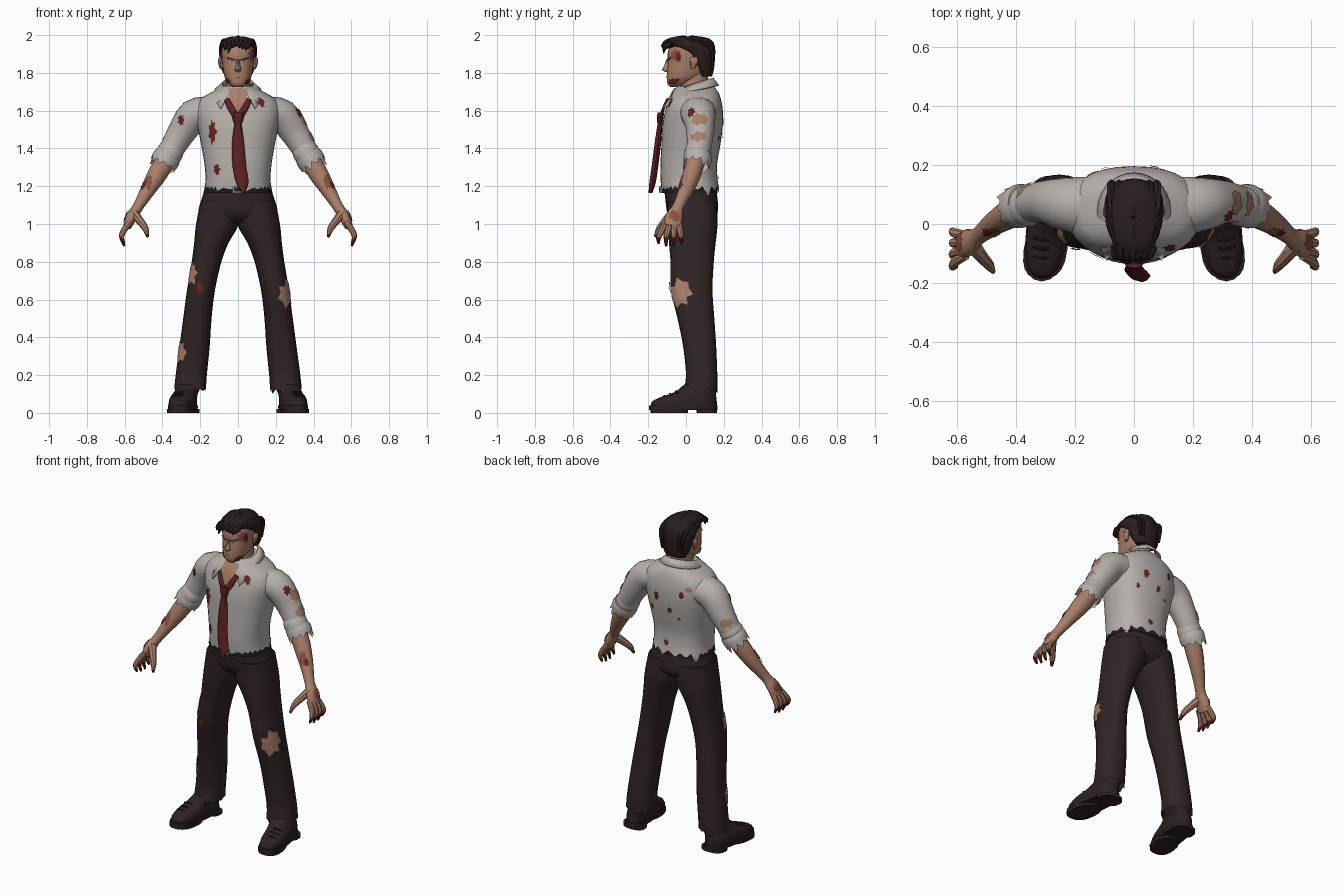
import bpy, bmesh, math, random
from mathutils import Vector

random.seed(7)
if "Cube" in bpy.data.objects:
    bpy.data.objects.remove(bpy.data.objects["Cube"])


def material(name, *rgb):
    m = bpy.data.materials.new(name)
    m.use_nodes = True
    m.diffuse_color = (*rgb, 1)
    m.node_tree.nodes["Principled BSDF"].inputs["Base Color"].default_value = (*rgb, 1)
    return m


SHIRT = material("shirt_cloth", .47, .435, .41)
TROUSER = material("trouser_cloth", .03, .018, .018)
SKIN = material("skin", .4, .21, .14)
BLOOD = material("blood_red", .13, .018, .016)
WOUND = material("raw_wound", .26, .08, .055)
TIE = material("tie_cloth", .11, .015, .016)
HAIR = material("dark_hair", .022, .013, .013)
SHOE = material("shoe_leather", .025, .016, .015)
BELT = material("belt_leather", .015, .012, .012)
METAL = material("buckle_metal", .3, .3, .3)


def make(name, verts, faces, mats, rule=None, facing=None):
    """Create a smooth-by-angle object; rule picks a material per face centre."""
    mesh = bpy.data.meshes.new(name)
    mesh.from_pydata([tuple(v) for v in verts], [], faces)
    bm = bmesh.new()
    bm.from_mesh(mesh)
    bmesh.ops.recalc_face_normals(bm, faces=bm.faces)
    bm.normal_update()
    if facing and sum((f.normal for f in bm.faces), Vector()).dot(facing) < 0:
        bmesh.ops.reverse_faces(bm, faces=bm.faces)
    for f in bm.faces:
        if rule:
            f.material_index = int(rule(f.calc_center_median()))
    bm.to_mesh(mesh)
    bm.free()
    for m in mats if isinstance(mats, list) else [mats]:
        mesh.materials.append(m)
    ob = bpy.data.objects.new(name, mesh)
    bpy.context.scene.collection.objects.link(ob)
    for o in bpy.context.selected_objects:
        o.select_set(False)
    ob.select_set(True)
    bpy.context.view_layer.objects.active = ob
    bpy.ops.object.shade_smooth_by_angle(angle=math.radians(40))
    return ob


def spline(rows, k):
    """Catmull-Rom resampling of rows of numbers."""
    out = []
    for i in range(len(rows) - 1):
        p, q, r, s = (rows[max(0, min(len(rows) - 1, i + d))] for d in (-1, 0, 1, 2))
        for j in range(k):
            t = j / k
            out.append([b + .5 * t * (c - a + t * (2*a - 5*b + 4*c - d + t * (3*(b - c) + d - a)))
                        for a, b, c, d in zip(p, q, r, s)])
    return out + [list(rows[-1])]


def loft(name, rings, mats, side=1, axis=None, n=16, sq=1, k=3, jag=None, rule=None, shear=0):
    """Skin ellipses (x, y, z, depth, width) along a path; jag tears the last rim."""
    rings = spline(rings, k)
    cs = [Vector(r[:3]) for r in rings]
    verts = []
    for i, r in enumerate(rings):
        t = axis or (cs[min(i + 1, len(cs) - 1)] - cs[max(i - 1, 0)]).normalized()
        ref = Vector((0, 1, 0))
        u = (ref - t * ref.dot(t)).normalized()
        v = t.cross(u)
        for j in range(n):
            a = math.tau * j / n
            ca, sa = (math.copysign(abs(f(a)) ** sq, f(a)) for f in (math.cos, math.sin))
            p = cs[i] + u * r[3] * ca + v * r[4] * sa
            if jag and i == len(rings) - 1:
                p += t * jag(p) * (random.random() if j % 2 else -.3)
            p.x = (p.x - shear * p.y) * side
            verts.append(p)
    faces = [(i*n + j, i*n + (j+1) % n, (i+1)*n + (j+1) % n, (i+1)*n + j)
             for i in range(len(rings) - 1) for j in range(n)]
    faces.append(tuple(range(n)))
    if not jag:
        faces.append(tuple(range(len(verts) - n, len(verts))))
    return make(name, verts, faces, mats, rule)


def stack(name, rows, mats, **kw):
    """Level sections given as (z, x0, x1, y0, y1), or (z, half width, y0, y1)."""
    rows = [r if len(r) == 5 else (r[0], -r[1], *r[1:]) for r in rows]
    down = Vector((0, 0, 1 if rows[-1][0] > rows[0][0] else -1))
    rings = [((a + b) / 2, (c + d) / 2, z, (d - c) / 2, (b - a) / 2) for z, a, b, c, d in rows]
    return loft(name, rings, mats, axis=down, **kw)


def patch(name, target, outline, mat, lift=.005):
    """Thin plate hugging the target's surface inside an outline."""
    bpy.context.view_layer.update()
    pts = [Vector(p) for p in outline]
    pts = [p.lerp(pts[(i + 1) % len(pts)], j / 3) for i, p in enumerate(pts) for j in range(3)]
    mid, n = sum(pts, Vector()) / len(pts), len(pts)
    verts, facing = [], Vector()
    for p in [mid.lerp(p, f) for f in (1, .7, .35) for p in pts] + [mid]:
        ok, co, no, idx = target.closest_point_on_mesh(p)
        verts.append(co + no * lift)
        facing += no
    faces = [(r*n + i, r*n + (i+1) % n, (r+1)*n + (i+1) % n, (r+1)*n + i)
             for r in range(2) for i in range(n)]
    faces += [(2*n + i, 2*n + (i+1) % n, 3*n) for i in range(n)]
    return make(name, verts, faces, mat, facing=facing)


def splat(name, target, centre, normal, w, h, mat, lift=.005):
    """Ragged stain or tear, w by h half sizes, facing a direction."""
    no = Vector(normal).normalized()
    u = no.cross(Vector((0, 0, 1))).normalized()
    up = u.cross(no)
    ring = []
    for j in range(14):
        a, r = math.tau * j / 14, random.uniform(.85, 1.15) if j % 2 else random.uniform(.55, .85)
        ring.append(Vector(centre) + u * w * r * math.cos(a) + up * h * r * math.sin(a))
    return patch(name, target, ring, mat, lift)


FRONT, BACK = (0, -1, 0), (0, 1, 0)

# Shirt body with torn hem
shirt = stack("shirt_body", [
    (1.73, .078, -.045, .145), (1.70, .135, -.07, .17), (1.66, .2, -.09, .185),
    (1.6, .228, -.11, .195), (1.52, .215, -.125, .195), (1.42, .195, -.13, .182),
    (1.32, .178, -.135, .165), (1.24, .172, -.135, .167), (1.185, .178, -.13, .176)],
    SHIRT, n=32, sq=.85, jag=lambda p: .06 if p.y > 0 else .02)
patch("open_neck", shirt, [(-.05, -.06, 1.72), (.05, -.06, 1.72), (.045, -.1, 1.66), (0, -.13, 1.56),
                           (-.045, -.1, 1.66)], SKIN)

# Collar: band around the neck ending in two front points
verts, count = [], 24
for i in range(count + 1):
    t = 2 * i / count - 1
    a, tip = t * math.radians(152), max(0, abs(t) - .65) / .35
    s, c = math.sin(a), math.cos(a)
    verts += [(.085 * s, .045 + .1 * c - .018 * tip, 1.745 + .03 * c - .012 * tip),
              (.125 * s + math.copysign(.035 * tip, t), .045 + .13 * c - .055 * tip, 1.71 + .025 * c - .075 * tip)]
collar = make("shirt_collar", verts, [(2*i, 2*i + 1, 2*i + 3, 2*i + 2) for i in range(count)], SHIRT)
collar.modifiers.new("thickness", "SOLIDIFY").thickness = .008

# Tie
for s in (-1, 1):
    loft("tie_loop", [(.06, -.098, 1.66, .007, .014), (.035, -.12, 1.61, .008, .018),
                      (.004, -.136, 1.56, .008, .018)], TIE, side=s, n=8)
stack("tie_knot", [(1.59, .032, -.15, -.115), (1.56, .03, -.155, -.12), (1.525, .018, -.15, -.125)], TIE, n=8)
stack("tie_blade", [(1.54, -.016, .016, -.149, -.125), (1.45, -.03, .03, -.163, -.13),
                    (1.32, -.03, .042, -.18, -.145), (1.22, -.012, .056, -.194, -.16),
                    (1.165, .02, .034, -.198, -.178)], TIE, n=8)

# Hips, belt and buckle
stack("trouser_hips", [(1.2, .168, -.118, .158), (1.12, .197, -.108, .168), (1.06, .208, -.099, .167),
                       (1.02, .17, -.07, .13), (1.0, .1, -.03, .09)], TROUSER, n=24, sq=.85)
stack("belt", [(1.2, .175, -.13, .165), (1.165, .183, -.128, .168)], BELT, n=28, sq=.85, k=1)
for name, x, z, y, mat in (("", .03, .018, -.14, METAL), ("_middle", .023, .011, -.143, BELT)):
    stack("belt_buckle" + name, [(1.182 + z, x, y, -.12), (1.182 - z, x, y, -.12)], mat, n=12, sq=.3, k=1)

# Head and neck
stack("neck", [(1.64, .075, -.05, .12), (1.72, .064, -.035, .115), (1.82, .062, -.02, .12)], SKIN)
head = stack("head", [
    (1.726, .025, -.085, -.03), (1.742, .048, -.098, .01), (1.775, .069, -.102, .08),
    (1.82, .08, -.1, .125), (1.86, .085, -.095, .14), (1.9, .088, -.098, .145),
    (1.95, .083, -.08, .14), (1.98, .055, -.04, .1)], SKIN, n=24, sq=.9)
stack("nose", [(1.872, .008, -.104, -.08), (1.84, .011, -.115, -.08), (1.817, .018, -.127, -.08),
               (1.806, .012, -.112, -.08)], SKIN, n=8)
patch("mouth", head, [(-.026, -.11, 1.777), (.026, -.11, 1.777), (0, -.11, 1.771)], WOUND, .003)
for s in (-1, 1):
    patch("eyebrow", head, [(s*.012, -.1, 1.873), (s*.06, -.08, 1.885), (s*.06, -.08, 1.876),
                            (s*.012, -.1, 1.864)], HAIR, .006)
    patch("eye", head, [(s*.018, -.1, 1.857), (s*.035, -.1, 1.864), (s*.052, -.09, 1.857),
                        (s*.035, -.1, 1.851)], SHIRT, .002)
    patch("iris", head, [(s*.03, -.1, 1.862), (s*.042, -.1, 1.862), (s*.036, -.1, 1.851)], HAIR, .004)
    stack("ear", [(1.885, .08, .1, .03, .06), (1.86, .08, .107, .02, .065), (1.82, .078, .095, .025, .045)],
          SKIN, side=s, n=8)
    splat("jaw_blood", head, (s*.06, -.06, 1.755), (s, -1, -.3), .045, .022, BLOOD, .004)
splat("brow_wound", head, (.075, -.055, 1.893), (1, -.8, 0), .04, .035, WOUND, .004)
splat("brow_blood", head, (.082, -.04, 1.885), (1, -.5, 0), .016, .03, BLOOD, .007)

# Hair: cap, swept ridges and front locks
stack("hair_cap", [
    (1.78, .068, .075, .138), (1.82, .088, .05, .148), (1.87, .097, .012, .153), (1.905, .1, -.02, .155),
    (1.932, .1, -.07, .154), (1.96, .094, -.105, .146), (1.983, .068, -.09, .12),
    (1.993, .03, -.05, .07)], HAIR, n=24)
for i in range(-3, 4):
    x = i * .023
    drop = abs(i) * .006
    tip = .035 if i == -2 else .012
    loft("hair_ridge", [(x * .7, -.105, 1.968 - drop, .008, .009), (x, -.04, 1.985 - drop, .01, .013),
                        (x * 1.15, .06, 1.984 - drop, .01, .013), (x * 1.15, .135, 1.93, .011, .013),
                        (x, .138, 1.82, .006, .007)], HAIR, n=6)
    loft("hair_lock", [(x * .9, -.075, 1.97 - drop, .02, .018), (x * .8 - .006, -.11, 1.957 - drop, .015, .016),
                       (x * .8 - .016, -.13 + drop, 1.95 - drop - tip, .003, .003)], HAIR, n=6)

# Arms, hands, legs and shoes
sleeves, arms, legs = {}, {}, {}
for s, tag in ((1, "left_"), (-1, "right_")):
    sleeves[s] = loft(tag + "sleeve", [
        (.16, .06, 1.59, .1, .085), (.235, .068, 1.572, .09, .088), (.295, .075, 1.49, .074, .076),
        (.34, .07, 1.415, .066, .067), (.375, .062, 1.35, .06, .06)],
        SHIRT, side=s, n=20, jag=lambda p: .03)
    for name, shift, r in (("cuff_upper_roll", 0, .07), ("cuff_lower_roll", .022, .075)):
        x, z = .345 + shift, 1.405 - shift * 1.6
        loft(tag + name, [(x, .067, z, r - .006, r - .006), (x + .014, .062, z - .025, r, r),
                          (x + .034, .055, z - .058, r - .004, r - .004)],
             SHIRT, side=s, n=20, jag=lambda p: .035)
    arms[s] = loft(tag + "forearm_and_palm", [
        (.35, .065, 1.39, .05, .05), (.42, .035, 1.275, .049, .052), (.48, -.002, 1.175, .039, .039),
        (.53, -.042, 1.09, .03, .028), (.562, -.062, 1.04, .046, .03), (.587, -.075, .985, .046, .022)],
        SKIN, side=s)
    bloody = dict(side=s, n=8, rule=lambda c: c.z < .925)
    for i in range(4):
        y, tip = -.108 + i * .023, -.145 + i * .04
        low = .895 if i in (1, 2) else .908
        loft(tag + "finger", [(.572, y, 1.01, .016, .016), (.605, (y + tip) / 2, .965, .017, .016),
                              (.616, tip, .93, .014, .013), (.602, tip, low - .012, .006, .006)],
             [SKIN, BLOOD], **bloody)
    bloody["rule"] = lambda c: c.z < .95
    loft(tag + "thumb", [(.55, -.07, 1.055, .03, .025), (.518, -.11, 1.015, .022, .021),
                         (.49, -.142, .975, .017, .017), (.478, -.163, .932, .007, .007)], [SKIN, BLOOD], **bloody)
    legs[s] = stack(tag + "trouser_leg", [
        (1.12, -.005, .198, -.1, .162), (1.0, -.004, .222, -.095, .167), (.9, .05, .232, -.09, .157),
        (.8, .088, .245, -.082, .147), (.65, .122, .27, -.08, .14), (.5, .14, .29, -.045, .15),
        (.35, .15, .31, -.015, .16), (.2, .165, .33, 0, .166), (.12, .17, .338, -.012, .168)],
        TROUSER, side=s, n=20, sq=.85, jag=lambda p: .02)
    shoe = dict(side=s, n=20, sq=.8, shear=.12)
    stack(tag + "shoe_upper", [
        (.03, .222, .36, -.185, .163), (.06, .22, .36, -.18, .163), (.085, .222, .355, -.13, .16),
        (.11, .218, .342, -.06, .158), (.15, .2, .325, -.01, .155)], SHOE, **shoe)
    for name, z, top, y0, y1 in (("sole", .015, .038, -.195, .167), ("heel", 0, .02, .055, .165),
                                 ("tread", 0, .02, -.188, .01)):
        stack(tag + "shoe_" + name, [(z, .218, .362, y0, y1), (top, .216, .364, y0, y1)], SHOE, k=1, **shoe)
    for i in range(3):
        y, z = -.105 + i * .03, .09 + i * .012
        loft(tag + "shoe_lace", [(.262, y, z - .01, .005, .005), (.295, y - .01, z, .005, .005),
                                 (.335, y, z - .01, .005, .005)], BELT, side=s, n=6, shear=.12)
    splat(tag + "forearm_wound", arms[s], (s*.47, -.03, 1.22), (s, -1, .3), .024, .05, WOUND)
    splat(tag + "forearm_blood", arms[s], (s*.49, -.02, 1.2), (s, -.6, .3), .014, .03, BLOOD, .007)
    splat(tag + "hand_wound", arms[s], (s*.59, -.06, 1.04), (s, 0, .5), .035, .035, WOUND)

# Shirt stains, front then back
for x, z, w, h in ((-.145, 1.49, .032, .07), (-.115, 1.29, .026, .035), (.14, 1.67, .028, .048)):
    splat("front_stain", shirt, (x, -.12, z), FRONT, w, h, BLOOD)
for x, z, w, h in ((.07, 1.54, .02, .03), (-.02, 1.47, .018, .025), (-.1, 1.58, .02, .025),
                   (-.08, 1.42, .012, .012), (.12, 1.45, .014, .02), (.02, 1.25, .02, .02)):
    splat("back_stain", shirt, (x, .19, z), BACK, w, h, BLOOD)
splat("back_tear", shirt, (-.14, .17, 1.62), BACK, .03, .02, SKIN, .004)

# Sleeve tears and stains
splat("left_sleeve_tear", sleeves[1], (.34, .07, 1.55), (1, 0, .5), .05, .04, SKIN)
splat("left_sleeve_low_tear", sleeves[1], (.39, .07, 1.46), (1, 0, .5), .055, .032, SKIN)
splat("left_sleeve_stain", sleeves[1], (.32, .03, 1.59), (1, -.5, .5), .025, .03, BLOOD, .008)
splat("right_sleeve_stain", sleeves[-1], (-.3, .0, 1.55), (-.6, -1, 0), .022, .035, BLOOD)
splat("right_elbow_tear", sleeves[-1], (-.36, .12, 1.45), (-1, 1, .5), .045, .03, SKIN)

# Trouser tears
splat("left_knee_tear", legs[1], (.265, -.035, .635), (1, -.7, 0), .085, .078, SKIN)
splat("right_thigh_tear", legs[-1], (-.24, -.04, .74), (-1, -.8, 0), .05, .07, SKIN)
splat("right_thigh_blood", legs[-1], (-.2, -.08, .66), FRONT, .022, .038, BLOOD, .007)
splat("right_shin_tear", legs[-1], (-.3, .03, .32), (-1, -.8, 0), .045, .065, SKIN)
